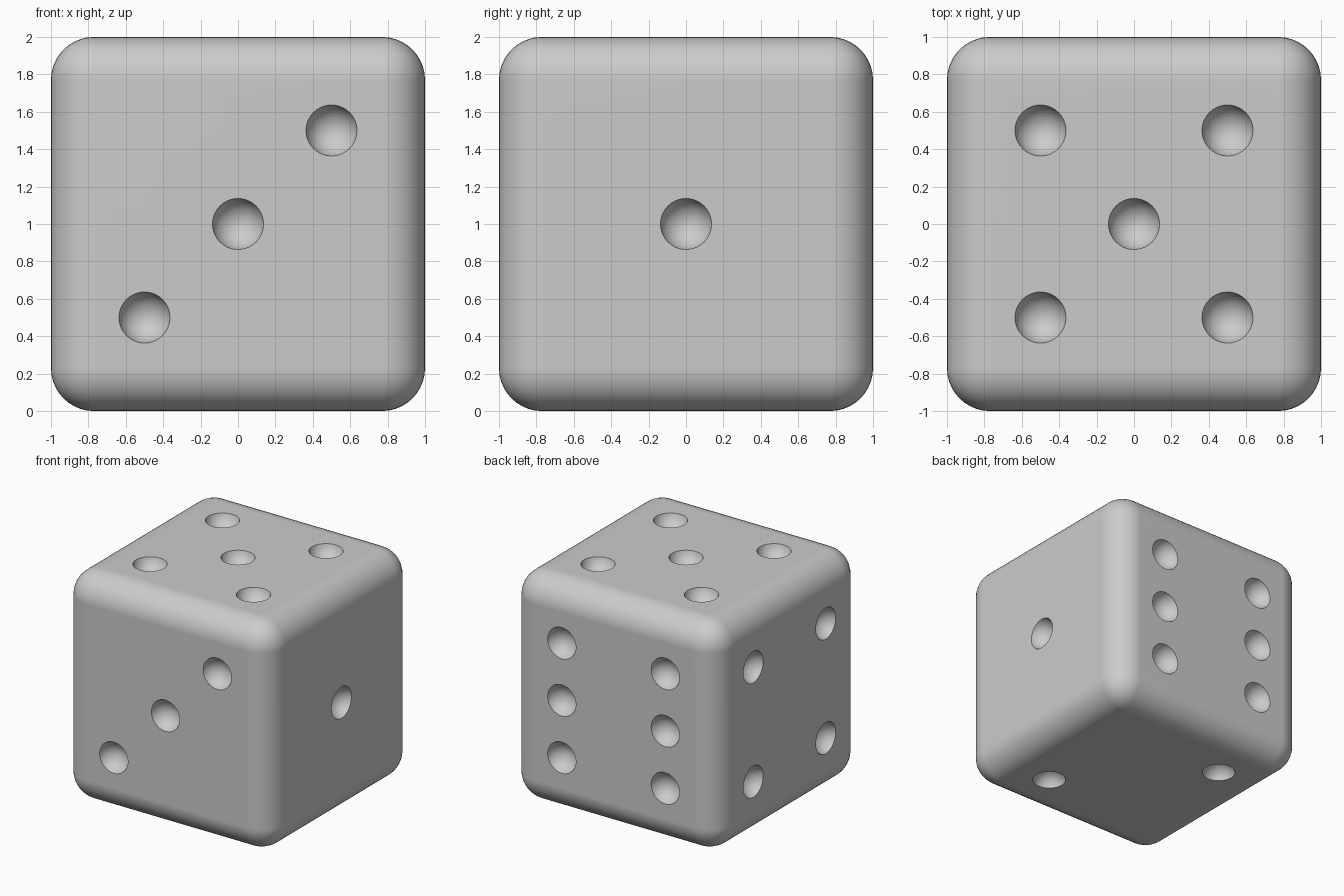
import bpy, bmesh
from math import radians
from mathutils import Matrix, Vector

if "Cube" in bpy.data.objects:
    bpy.data.objects.remove(bpy.data.objects["Cube"])

ROUND = 0.23      # edge rounding radius
PIP_R = 0.14      # radius of the ball that scoops each pip
PIP_OUT = 0.03    # how far the ball centre sits outside the face
S = 0.5           # pip spacing


def new_object(name, bm):
    mesh = bpy.data.meshes.new(name)
    bm.to_mesh(mesh)
    bm.free()
    obj = bpy.data.objects.new(name, mesh)
    bpy.context.collection.objects.link(obj)
    return obj


# rounded cube body
bm = bmesh.new()
bmesh.ops.create_cube(bm, size=2, matrix=Matrix.Translation((0, 0, 1)))
bmesh.ops.bevel(bm, geom=bm.edges[:], offset=ROUND, segments=10,
                profile=0.5, affect='EDGES', clamp_overlap=True)
body = new_object("die_body", bm)

# pip layouts: outward normal, in-plane axes, pip positions
X, Y, Z = Vector((1, 0, 0)), Vector((0, 1, 0)), Vector((0, 0, 1))
corners = [(a, b) for a in (-S, S) for b in (-S, S)]
faces = [
    (X, Y, Z, [(0, 0)]),                                       # right: 1
    (-Z, X, Y, [(S, -S), (-S, S)]),                            # bottom: 2
    (-Y, X, Z, [(-S, -S), (0, 0), (S, S)]),                    # front: 3
    (-X, Y, Z, corners),                                       # left: 4
    (Z, X, Y, corners + [(0, 0)]),                             # top: 5
    (Y, X, Z, [(a, b) for a in (-S, S) for b in (-S, 0, S)]),  # back: 6
]

# one cutter holding every pip ball
bm = bmesh.new()
for n, u, v, spots in faces:
    turn = n.to_track_quat('Z', 'Y').to_matrix().to_4x4()
    for a, b in spots:
        pos = Z + n * (1 + PIP_OUT) + u * a + v * b
        bmesh.ops.create_uvsphere(bm, u_segments=40, v_segments=24, radius=PIP_R,
                                  matrix=Matrix.Translation(pos) @ turn)
cutter = new_object("pip_cutter", bm)

# carve the pips
mod = body.modifiers.new("pips", 'BOOLEAN')
mod.operation = 'DIFFERENCE'
mod.solver = 'EXACT'
mod.object = cutter
bpy.context.view_layer.objects.active = body
body.select_set(True)
bpy.ops.object.modifier_apply(modifier=mod.name)
bpy.data.objects.remove(cutter, do_unlink=True)

# smooth shading with crisp pip rims
bpy.ops.object.shade_smooth_by_angle(angle=radians(40))
wn = body.modifiers.new("weighted_normals", 'WEIGHTED_NORMAL')
wn.keep_sharp = True
